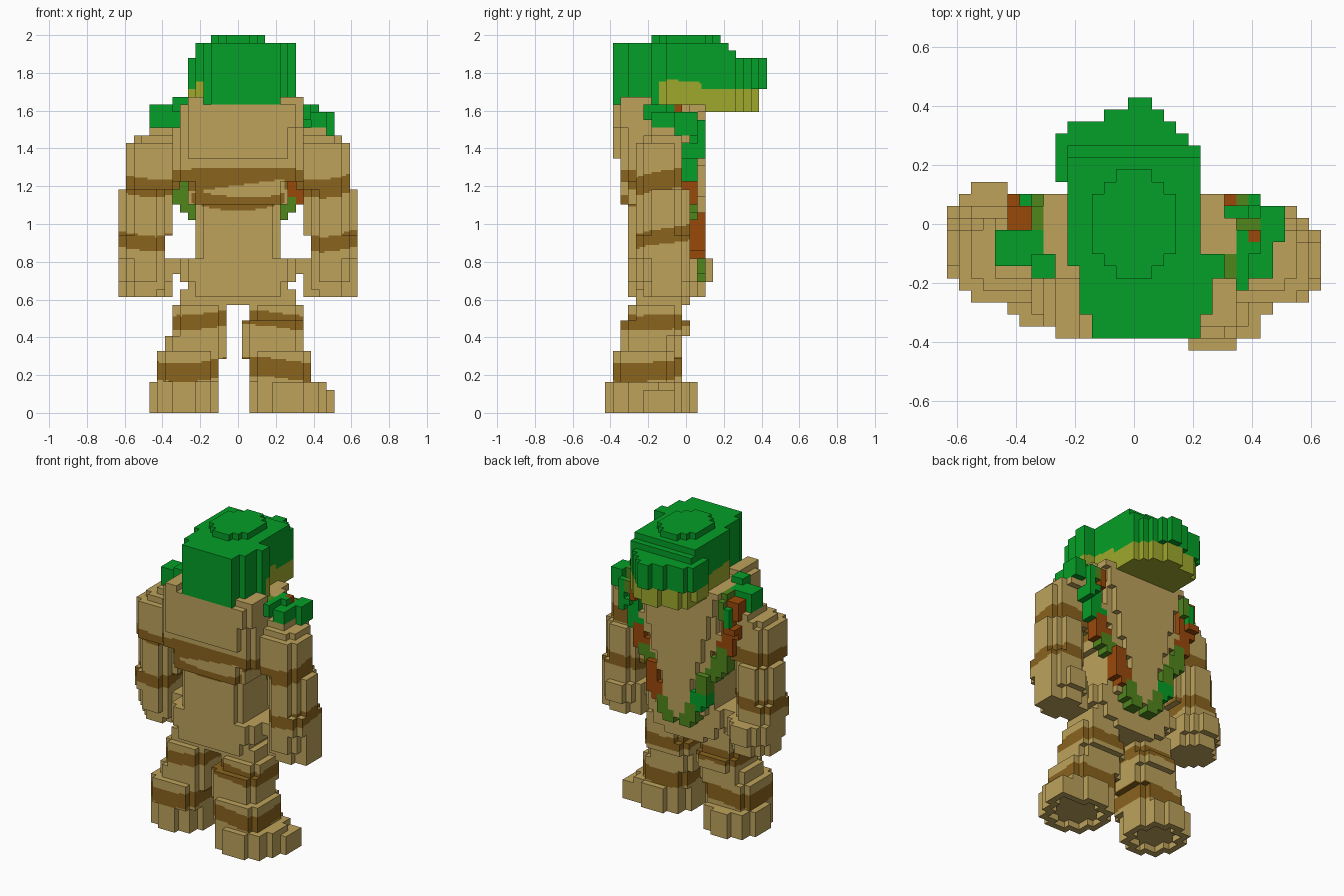
import bpy, bmesh, math
from mathutils import Vector

if "Cube" in bpy.data.objects:
    bpy.data.objects.remove(bpy.data.objects["Cube"])

V = 2 / 49                          # edge of one block
OFF = Vector((-15.5, -10.5, 0))     # grid corner in blocks
COLOURS = {
    "sandstone": (0.51, 0.362, 0.105), "brown_band": (0.255, 0.126, 0.0125),
    "leaf_green": (0.0015, 0.345, 0.02), "olive": (0.345, 0.395, 0.026),
    "rust": (0.32, 0.066, 0.003), "moss": (0.081, 0.24, 0.012),
}
SAND, BAND, LEAF, OLIVE, RUST, MOSS = range(6)
materials = []
for name, rgb in COLOURS.items():
    m = bpy.data.materials.new(name)
    m.use_nodes = True
    m.diffuse_color = (*rgb, 1)
    bsdf = m.node_tree.nodes["Principled BSDF"]
    bsdf.inputs["Base Color"].default_value = (*rgb, 1)
    bsdf.inputs["Roughness"].default_value = 0.9
    materials.append(m)

blocks = {}                         # (i, j, k) -> (part, fixed colour or None)


def fill(part, x, y, z, power=0, colour=None):
    """Fill a box with blocks; a power rounds its plan outline."""
    spans = []
    for (a, b), o in zip((x, y, z), OFF):
        spans.append(range(round(a / V - o), round(b / V - o)))
    mid = [(s.start + s.stop - 1) / 2 for s in spans]
    half = [max(len(s) / 2, 0.5) for s in spans]
    for i in spans[0]:
        for j in spans[1]:
            u, v = abs(i - mid[0]) / half[0], abs(j - mid[1]) / half[1]
            if power and u ** power + v ** power > 1:
                continue
            for k in spans[2]:
                blocks[i, j, k] = (part, colour)


def side(s, a, b):
    """Span along x on the left (1) or right (-1)."""
    return (a, b) if s > 0 else (-b, -a)


# Torso
fill("torso", (-.18, .18), (-.27, .02), (.57, .66), 4)
fill("torso", (-.27, .27), (-.31, .02), (.61, .7), 5)
fill("torso", (-.31, .31), (-.31, .02), (.69, .82), 6)
fill("torso", (-.225, .225), (-.31, .06), (.77, 1.15), 6)
fill("torso", (-.27, .27), (-.345, .06), (1.1, 1.23), 6)
fill("torso", (-.345, .345), (-.345, .06), (1.22, 1.35), 6)
fill("torso", (-.345, .345), (-.385, .06), (1.35, 1.51), 4)
fill("torso", (-.31, .345), (-.385, .06), (1.51, 1.63), 5)
fill("torso", (-.27, -.18), (-.385, -.18), (1.62, 1.675))
fill("torso", (.22, .345), (-.345, -.18), (1.62, 1.675))
fill("torso", (-.27, .27), (-.1, .1), (1.59, 1.635))

# Tapered back panel
for k in range(18, 40):
    w = 0.05 + 0.24 * (k - 18) / 21
    fill("back_panel", (-w, w), (.02, .1), (k * V, (k + 1) * V))

# Arms and legs; the right limbs trail behind and stand wider
for s, tag, back, out in ((1, "left", 0, 0), (-1, "right", .08, .045)):
    arm, leg, foot = tag + "_arm", tag + "_leg", tag + "_foot"
    d = back / 2
    fill(arm, side(s, .31, .47), (-.18, .02), (1.47, 1.51), 4)
    fill(arm, side(s, .31, .55), (-.225, .02), (1.42, 1.47), 3)
    fill(arm, side(s, .31, .59), (-.265, -.02 + d), (1.18, 1.43), 2.5)
    fill(arm, side(s, .345, .635), (-.265 + d, .02 + d), (.94, 1.185), 2)
    fill(arm, side(s, .39, .635), (-.265 + d, .02 + d), (.82, .94), 2.2)
    fill(arm, side(s, .345, .635), (-.265 + d, .06 + back), (.69, .82), 2)
    fill(arm, side(s, .345, .635), (-.225 + d, .02 + back), (.61, .7), 2)
    # Thumb and fingertip
    fill(arm, side(s, .305, .39), (-.18 + d, -.06 + d), (.735, .82))
    fill(arm, side(s, .385, .47), (-.225 + d, -.1 + d), (.65, .74))

    fill(leg, side(s, .06 + out / 2, .31), (-.265, -.02), (.57, .66), 4)
    fill(leg, side(s, .06, .345), (-.31, -.02), (.49, .58), 4)
    fill(leg, side(s, .02 + out, .345), (-.345 + d, -.02 + d), (.41, .49), 4)
    fill(leg, side(s, .02 + out, .345 + out), (-.345 + d, -.06 + d), (.285, .41), 4)
    fill(leg, side(s, .06 + out, .385 + out), (-.385 + d, -.06 + d), (.16, .33), 4)
    fill(foot, side(s, .06 + out, .47), (-.425 + back, -.02 + back), (0, .163), 2)
fill("left_foot", (.4, .51), (-.225, -.06), (0, .122))

# Hollow soles inside a one-block rim
soles = [(i, j) for i, j, k in blocks if k == 0]
for i, j in soles:
    if all((i + a, j + b) in soles for a in (-1, 0, 1) for b in (-1, 0, 1)):
        del blocks[i, j, 0]

# Cap: front mass, crown, side bumps and stepped overhang
fill("cap", (-.145, .225), (-.385, -.14), (1.635, 1.96))
fill("cap", (-.185, .265), (-.305, -.14), (1.635, 1.96))
fill("cap", (.18, .305), (-.185, -.1), (1.635, 1.96))
fill("cap", (-.225, .225), (-.145, .225), (1.715, 1.96))
fill("cap", (-.225, .225), (-.145, .265), (1.715, 1.92))
fill("cap", (-.265, -.2), (.145, .305), (1.715, 1.88))
for a, b, y in ((-.225, .185, .305), (-.225, .145, .345), (-.1, .1, .385), (-.02, .06, .43)):
    fill("cap", (a, b), (.2, y), (1.715, 1.88))
fill("cap", (-.145, .145), (-.185, .185), (1.955, 2), 2.2)

# Olive underside of the cap
for a, b, y in ((-.225, .225, .265), (-.225, .185, .305), (-.185, .145, .345), (-.06, .06, .385)):
    fill("cap_underside", (a, b), (-.145, y), (1.592, 1.715))
fill("cap_underside", (-.265, -.2), (.145, .265), (1.633, 1.715))

# Leafy shoulder clumps: colour, side, x from, x to, y from, y to, bottom, top
LEAVES = (
    (LEAF, 1, .345, .385, -.225, -.1, 1.55, 1.63), (LEAF, 1, .385, .47, -.185, -.02, 1.51, 1.59),
    (LEAF, 1, .345, .43, -.1, -.02, 1.51, 1.63), (LEAF, 1, .43, .51, -.06, .06, 1.47, 1.59),
    (MOSS, 1, .305, .345, -.185, -.1, 1.55, 1.63), (MOSS, 1, .345, .43, -.02, .02, 1.51, 1.59),
    (RUST, 1, .385, .43, -.06, -.02, 1.51, 1.635), (RUST, 1, .305, .345, .06, .1, 1.43, 1.55),
    (MOSS, 1, .345, .385, .06, .1, 1.47, 1.55), (LEAF, 1, .385, .43, .06, .1, 1.35, 1.55),
    (LEAF, -1, .305, .47, -.145, -.02, 1.51, 1.63), (LEAF, -1, .265, .345, -.185, -.1, 1.59, 1.675),
    (RUST, -1, .345, .43, -.02, .06, 1.47, 1.59), (MOSS, -1, .305, .345, -.02, .06, 1.51, 1.63),
    (LEAF, -1, .345, .385, .06, .1, 1.43, 1.55), (MOSS, -1, .305, .345, .06, .1, 1.47, 1.59),
)
for hue, s, xa, xb, ya, yb, za, zb in LEAVES:
    fill("shoulder_leaves", side(s, xa, xb), (ya, yb), (za, zb), 0, hue)

# Two vines meeting low on the back
PATH = [(.345, 1.5), (.35, 1.37), (.31, 1.24), (.27, 1.12),
        (.18, 1.03), (.16, .93), (.1, .82), (.03, .69)]
HUES = {1: (LEAF, LEAF, RUST, MOSS, RUST, RUST, MOSS),
        -1: (RUST, RUST, MOSS, MOSS, MOSS, LEAF, MOSS)}
for s in (1, -1):
    for hue, (xa, za), (xb, zb) in zip(HUES[s], PATH, PATH[1:]):
        for n in range(4):
            x, z = xa + (xb - xa) * n / 4, za + (zb - za) * n / 4
            y = (-.02, .06) if z > 1.05 else (.02, .1)
            reach = V * (1 + n % 2 / 2)
            fill("vines", side(s, x - V, x + reach), y, (z - V, z + V / 2), 0, hue)
        # Raised leaves on the top and bottom stretches
        if not 1 < zb < 1.3:
            fill("vines", side(s, xb, xb + 2 * V), (.06, .102), (zb, zb + V * 1.5), 0, hue)


def paint(part, p, level):
    """Colour of a point from its part and height; level marks flat ledges."""
    x, y, z = p
    if part == "cap_underside":
        return OLIVE
    if part == "cap":
        low = 1.75 + .012 * math.sin(x * 11 + y * 9)
        return OLIVE if -.145 < y < .08 and z < low else LEAF
    wave = .015 * math.sin(x * 9 + y * 6)
    if part == "torso" and y < .05:
        if abs(x) < .25:
            lens = 1.155 + wave < z < 1.205 + .13 * x
            return BAND if 1.07 + .7 * x * x < z < 1.3 and not lens else SAND
        return BAND if 1.19 < z + wave < 1.3 else SAND
    bands = []
    if part.endswith("arm") and not level:
        wave -= .15 * (y + .2)
        bands = [(1.155, 1.255), (.87, .95)]
        if abs(x) > .595:
            bands.pop(0)
    elif part.endswith("leg"):
        bands = [(.45, .53), (.18, .28)]
    return BAND if any(a < z + wave < b for a, b in bands) else SAND


def add_patch(bm, corner, u, v, colour):
    face = bm.faces.new([bm.verts.new(q) for q in
                         (corner, corner + u, corner + u + v, corner + v)])
    face.material_index = colour


def build(part):
    """Skin the open sides of one part's blocks."""
    bm = bmesh.new()
    for key, (owner, fixed) in blocks.items():
        if owner != part:
            continue
        for axis in range(3):
            for sign in (-1, 1):
                near = list(key)
                near[axis] += sign
                if tuple(near) in blocks:
                    continue
                base = (Vector(key) + OFF) * V
                u, v = Vector(), Vector()
                u[(axis + 1) % 3] = v[(axis + 2) % 3] = V
                if sign > 0:
                    base[axis] += V
                else:
                    u, v = v, u
                pick = lambda a, b: (paint(part, base + u * a + v * b, axis == 2)
                                     if fixed is None else fixed)
                hues = {pick(a, b) for a in (.02, .98) for b in (.02, .98)}
                n = 1 if len(hues) == 1 else 4
                for a in range(n):
                    for b in range(n):
                        add_patch(bm, base + u * (a / n) + v * (b / n), u / n, v / n,
                                  pick((a + .5) / n, (b + .5) / n))
    bmesh.ops.remove_doubles(bm, verts=bm.verts, dist=V / 50)
    mesh = bpy.data.meshes.new(part)
    bm.to_mesh(mesh)
    bm.free()
    for m in materials:
        mesh.materials.append(m)
    bpy.context.collection.objects.link(bpy.data.objects.new(part, mesh))


for part in sorted({owner for owner, _ in blocks.values()}):
    build(part)
